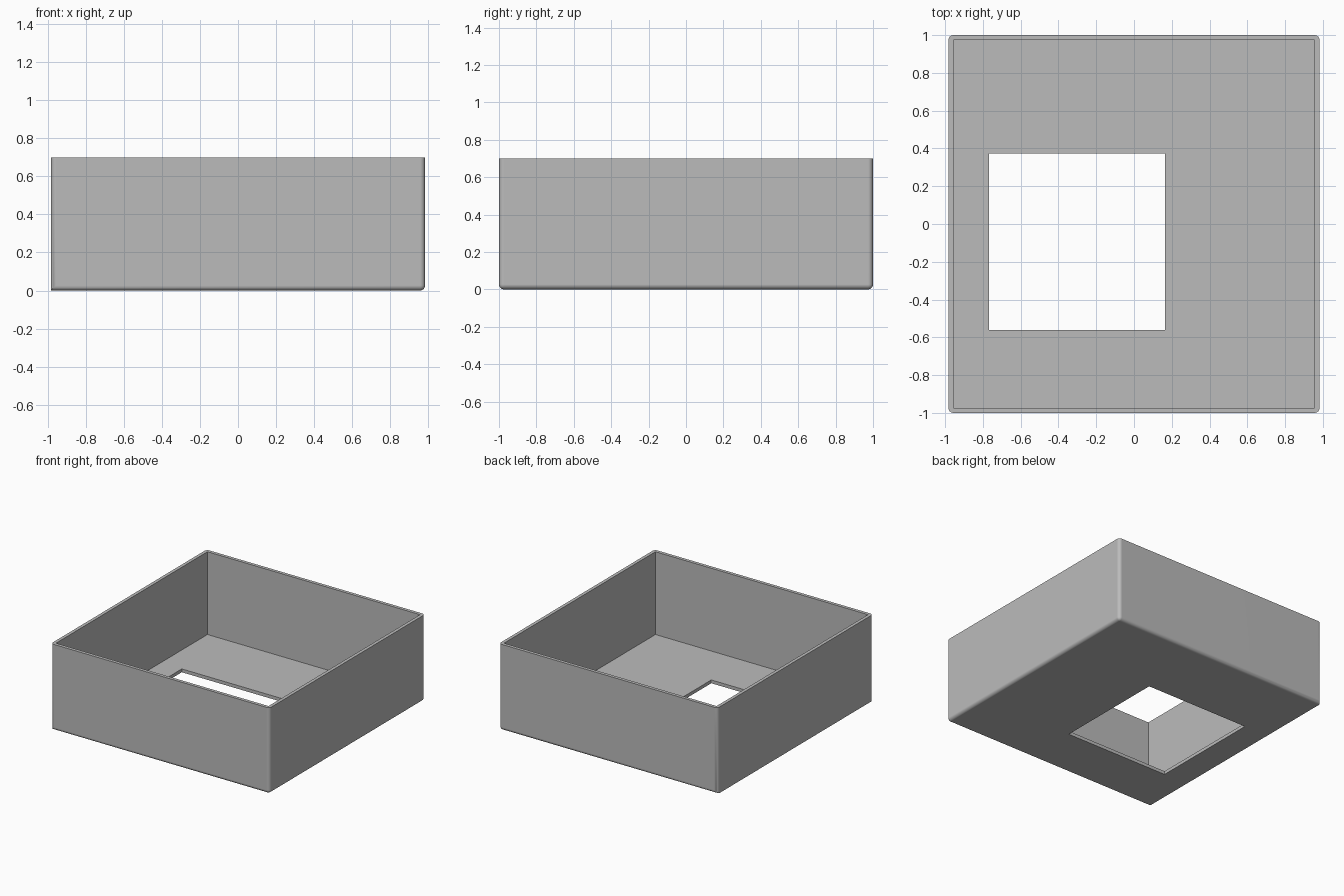
import bpy, bmesh

if "Cube" in bpy.data.objects:
    bpy.data.objects.remove(bpy.data.objects["Cube"])

HX, HY, H = 0.983, 1.0, 0.70   # half sizes and height
T = 0.027                      # wall thickness and edge radius

grey = bpy.data.materials.new("light grey")
grey.diffuse_color = (0.5, 0.5, 0.5, 1)
grey.use_nodes = True
grey.node_tree.nodes["Principled BSDF"].inputs["Base Color"].default_value = grey.diffuse_color


def box(name, lo, hi, round_rule=None):
    bm = bmesh.new()
    bmesh.ops.create_cube(bm, size=1)
    for v in bm.verts:
        v.co = [lo[i] + (v.co[i] + 0.5) * (hi[i] - lo[i]) for i in range(3)]
    if round_rule:
        edges = [e for e in bm.edges if round_rule(e)]
        bmesh.ops.bevel(bm, geom=edges, offset=T, segments=6, profile=0.5,
                        affect='EDGES', clamp_overlap=True)
    me = bpy.data.meshes.new(name)
    bm.to_mesh(me)
    bm.free()
    me.materials.append(grey)
    ob = bpy.data.objects.new(name, me)
    bpy.context.collection.objects.link(ob)
    return ob


def rounded(e):
    a, b = (v.co for v in e.verts)
    if abs(a.z - b.z) > 0.1:                 # upright corners
        return True
    on_left = a.x < 0 and b.x < 0            # left bottom edge stays square
    return max(a.z, b.z) < 0.01 and not on_left


# open tray, rounded outside
tray = box("tray", (-HX, -HY, 0), (HX, HY, H), rounded)

# inner space and the square opening in the floor
cutters = [
    box("cavity_cutter", (-HX + T, -HY + T, T), (HX - T, HY - T, H + 0.2)),
    box("opening_cutter", (-0.767, -0.56, -0.2), (0.165, 0.373, 0.3)),
]
bpy.context.view_layer.objects.active = tray
tray.select_set(True)
for c in cutters:
    c.select_set(False)
    m = tray.modifiers.new(c.name, 'BOOLEAN')
    m.operation, m.solver, m.object = 'DIFFERENCE', 'EXACT', c
    bpy.ops.object.modifier_apply(modifier=m.name)
    bpy.data.objects.remove(c)

# smooth rounded edges, flat walls
bpy.ops.object.shade_smooth_by_angle(angle=0.6)
w = tray.modifiers.new("flat walls", 'WEIGHTED_NORMAL')
w.keep_sharp = True
